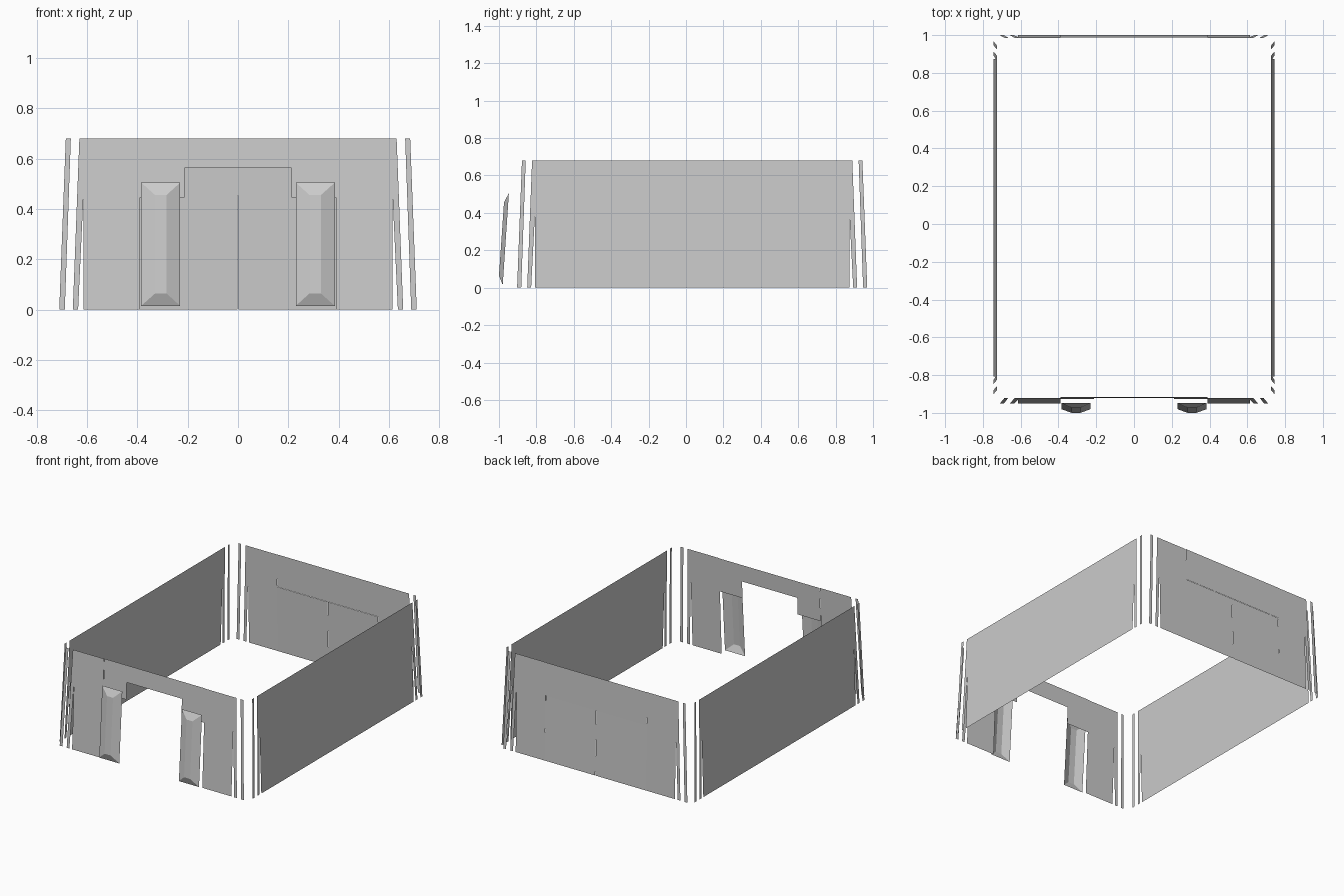
import bpy, bmesh

if "Cube" in bpy.data.objects:
    bpy.data.objects.remove(bpy.data.objects["Cube"])

H = 0.68  # wall height


def add_mesh(name, polys):
    """Flat-faced object from lists of 3D polygons."""
    bm = bmesh.new()
    for poly in polys:
        bm.faces.new([bm.verts.new(p) for p in poly])
    bmesh.ops.remove_doubles(bm, verts=bm.verts, dist=0.0001)
    me = bpy.data.meshes.new(name)
    bm.to_mesh(me)
    bm.free()
    ob = bpy.data.objects.new(name, me)
    bpy.context.collection.objects.link(ob)
    return ob


def lean(bottom, top, z):
    return bottom + (top - bottom) * z / H


def on_y(poly, bottom, top):
    """Place an (x, z) outline on a leaning front or back wall."""
    return [(x, lean(bottom, top, z), z) for x, z in poly]


def on_x(poly, bottom, top):
    """Place a (y, z) outline on a leaning side wall."""
    return [(lean(bottom, top, z), y, z) for y, z in poly]


def flip(poly):
    return [(-u, z) for u, z in reversed(poly)]


def rect(u0, u1, z0, z1):
    return [(u0, z0), (u1, z0), (u1, z1), (u0, z1)]


def slotted_edge(e, slot):
    """Wall end, with a narrow wedge slot cut up from the bottom."""
    return [(e, 0), (e, slot), (e + 0.021, 0), (e + 0.042, 0), (e + 0.016, H)]


def outer_strip(e):
    """Separate tapered strip beyond the wall end."""
    return [(e + 0.074, 0), (e + 0.096, 0), (e + 0.07, H), (e + 0.05, H)]


FRONT, BACK = (-0.951, -0.92), (1.0, 0.985)

# Front and back wall panels with their corner strips
end_panel = [(0.39, 0)] + slotted_edge(0.615, 0.45) + [(0.39, H)]
strip = outer_strip(0.615)
for wall, plane in (("front", FRONT), ("back", BACK)):
    for side, f in (("right", list), ("left", flip)):
        add_mesh(f"{wall}_panel_{side}", [on_y(f(end_panel), *plane)])
        add_mesh(f"{wall}_corner_strip_{side}", [on_y(f(strip), *plane)])

# Header over the front opening
header = [(-0.39, 0.445), (-0.213, 0.445), (-0.213, 0.563), (0.213, 0.563),
          (0.213, 0.445), (0.39, 0.445), (0.39, H), (-0.39, H)]
add_mesh("front_header", [on_y(header, FRONT[0] + 0.003, FRONT[1] + 0.003)])

# Back middle: upper panel and two lower door leaves
add_mesh("back_upper_panel", [on_y(rect(-0.39, 0.39, 0.452, H), 0.998, 0.987)])
for side, f in (("right", list), ("left", flip)):
    add_mesh(f"back_door_{side}", [on_y(f(rect(0.001, 0.39, 0, 0.452)), 1.0, 0.983)])

# Long side walls and their corner strips
half = slotted_edge(0.84, 0.41)
side_wall = half + flip(half)
strip = outer_strip(0.84)
for side, s in (("right", 1), ("left", -1)):
    def place(p):
        return on_x([(y + 0.033, z) for y, z in p], s * 0.745, s * 0.724)
    add_mesh(f"side_wall_{side}", [place(side_wall)])
    add_mesh(f"side_strips_{side}", [place(strip), place(flip(strip))])

# Bevelled, open-backed pillars beside the front opening
for side, s in (("right", 1), ("left", -1)):
    base = [(s * x, y, z) for x, y, z in
            ((0.23, -0.98, 0.015), (0.385, -0.98, 0.015), (0.385, -0.947, 0.505), (0.23, -0.947, 0.505))]
    face = [(s * x, y, z) for x, y, z in
            ((0.284, -1.0, 0.064), (0.33, -1.0, 0.064), (0.33, -0.973, 0.456), (0.284, -0.973, 0.456))]
    quads = [[base[i], base[(i + 1) % 4], face[(i + 1) % 4], face[i]] for i in range(4)]
    polys = [face] + quads
    if s < 0:
        polys = [p[::-1] for p in polys]
    add_mesh(f"front_pillar_{side}", polys)
